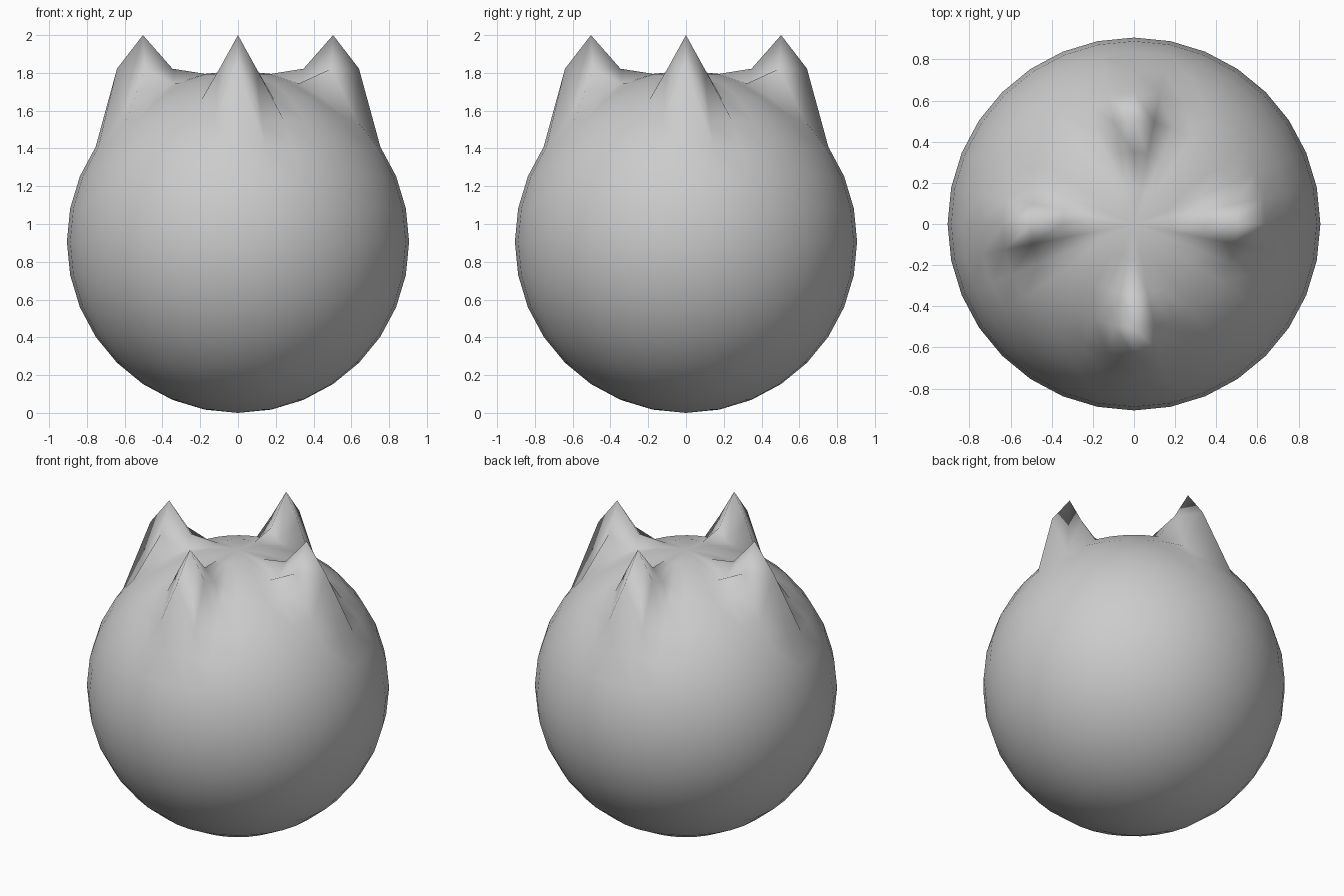
import bpy, bmesh
from math import sin, cos, pi
from mathutils import Vector

if "Cube" in bpy.data.objects:
    bpy.data.objects.remove(bpy.data.objects["Cube"])

R = 0.906
STEP = pi / 16          # 11.25 degrees: 32 segments, 16 rings
TIP_Z, SHOULDER_Z = 2.0, 1.822

bm = bmesh.new()
bmesh.ops.create_uvsphere(bm, u_segments=32, v_segments=16, radius=R)
bmesh.ops.translate(bm, verts=bm.verts, vec=(0, 0, R))


def on_sphere(elevation, azimuth):
    return Vector((R * cos(elevation) * cos(azimuth),
                   R * cos(elevation) * sin(azimuth),
                   R + R * sin(elevation)))


# Four spikes: lift one vertex to a tip and its edge neighbours to a shoulder
tips = []
for k in range(4):
    target = on_sphere(5 * STEP, k * pi / 2)
    tips.append(min(bm.verts, key=lambda v: (v.co - target).length))
for tip in tips:
    for edge in tip.link_edges:
        edge.other_vert(tip).co.z = SHOULDER_Z
    tip.co.z = TIP_Z

for face in bm.faces:
    face.smooth = True

mesh = bpy.data.meshes.new("spiked_ball")
bm.to_mesh(mesh)
bm.free()
ball = bpy.data.objects.new("spiked_ball", mesh)
bpy.context.collection.objects.link(ball)
